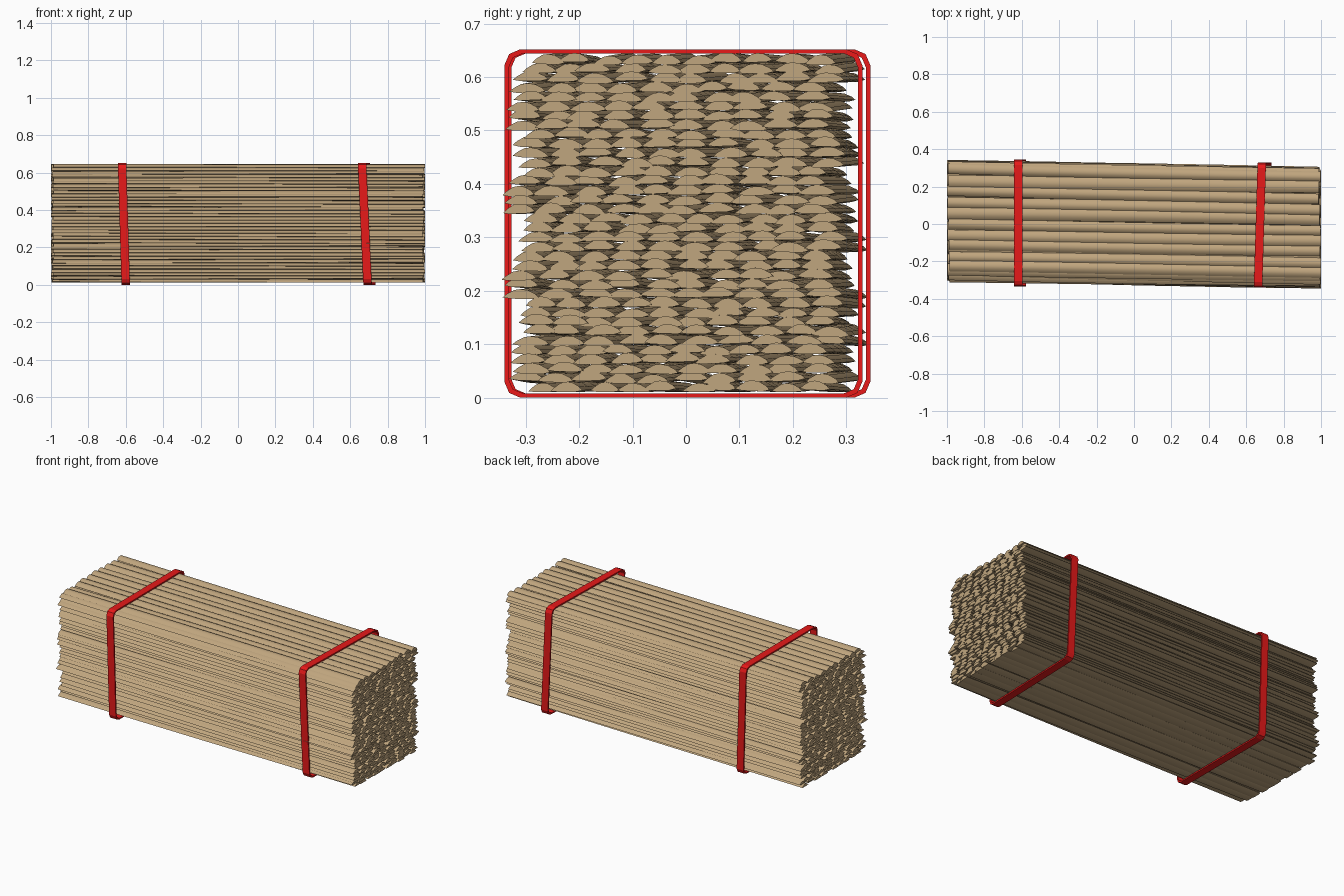
import bpy, bmesh, math, random
from mathutils import Vector

if "Cube" in bpy.data.objects:
    bpy.data.objects.remove(bpy.data.objects["Cube"])
random.seed(7)

def material(name, color):
    m = bpy.data.materials.new(name)
    m.diffuse_color = color
    m.use_nodes = True
    m.node_tree.nodes["Principled BSDF"].inputs["Base Color"].default_value = m.diffuse_color
    return m

WOOD = material("dry_wood", (0.53, 0.38, 0.21, 1))
RED = material("red_band", (0.80, 0.01, 0.01, 1))

def make_object(name, bm, mat, smooth=True):
    bmesh.ops.recalc_face_normals(bm, faces=bm.faces)
    me = bpy.data.meshes.new(name)
    bm.to_mesh(me)
    bm.free()
    ob = bpy.data.objects.new(name, me)
    bpy.context.collection.objects.link(ob)
    me.materials.append(mat)
    if smooth:
        bpy.ops.object.select_all(action='DESELECT')
        ob.select_set(True)
        bpy.context.view_layer.objects.active = ob
        bpy.ops.object.shade_smooth_by_angle(angle=math.radians(35))
    return ob

def loft(bm, rings, closed):
    """Bridge successive point rings; cap the ends or join them into a loop."""
    vs = [[bm.verts.new(p) for p in r] for r in rings]
    n = len(vs[0])
    pairs = list(zip(vs, vs[1:])) + ([(vs[-1], vs[0])] if closed else [])
    for a, b in pairs:
        for i in range(n):
            bm.faces.new((a[i], a[(i + 1) % n], b[(i + 1) % n], b[i]))
    if not closed:
        bm.faces.new(vs[0])
        bm.faces.new(vs[-1])

# Slat section: flat underside, crowned top, thin pointed edges
SECTION = [(-0.5, 0), (-0.38, 0.35), (-0.18, 0.75), (0.0, 0.85), (0.2, 0.75),
           (0.4, 0.4), (0.5, 0.05), (0.3, -0.12), (-0.3, -0.12)]
STATIONS = (-1, -0.5, 0, 0.5, 1)
LAYERS, BOTTOM, TOP = 36, 0.014, 0.645
STEP = (TOP - BOTTOM) / LAYERS

def saw(z, start, period=0.16):
    return ((z - start) % period) / period

def add_slat(bm, y, z, width, height):
    yaw, pitch = random.uniform(-0.006, 0.006), random.uniform(-0.003, 0.003)
    roll = random.uniform(-0.05, 0.05)
    bow = random.uniform(-0.004, 0.004)
    end = [random.uniform(0.985, 1.0) for _ in range(2)]
    rings = []
    for s in STATIONS:
        x = s * end[s > 0]
        cy = y - 0.02 * s + yaw * s + bow * (1 - s * s)
        cz = z + pitch * s
        w = width * (1 - 0.06 * s * s)
        rings.append([(x, cy + u * w,
                       min(TOP, max(BOTTOM - 0.003, cz + v * height + u * w * roll)))
                      for u, v in SECTION])
    loft(bm, rings, False)

# Stacked layers of slats, with each bundle's sides stepping inwards
bm = bmesh.new()
for k in range(LAYERS):
    z = BOTTOM + k * STEP
    left = -0.318 + 0.035 * saw(z, 0.02) + random.uniform(-0.008, 0.008)
    right = 0.318 - 0.035 * saw(z, 0.10) + random.uniform(-0.008, 0.008)
    if k in (0, LAYERS - 1):
        left, right = left + 0.01, right - 0.01
    n = 10
    pitch = (right - left) / n
    for i in range(n):
        add_slat(bm, left + (i + 0.5) * pitch + random.uniform(-0.008, 0.008), z,
                 pitch * random.uniform(1.02, 1.25), STEP * random.uniform(1.0, 1.2))
make_object("wood_slats", bm, WOOD)

# Flat bands wrapped round the bundle, leaning slightly, with clipped corners
def add_strap(name, x0, lean_z, lean_y, y0, y1, width=0.045, thick=0.008):
    z0, z1, c = 0.0, 0.652, 0.03
    def outline(d):
        a, b, lo, hi = y0 + d, y1 - d, z0 + d, z1 - d
        e = c - d * 0.4
        return [(a + e, lo), (b - e, lo), (b - e * 0.3, lo + e * 0.3), (b, lo + e),
                (b, hi - e), (b - e * 0.3, hi - e * 0.3), (b - e, hi), (a + e, hi),
                (a + e * 0.3, hi - e * 0.3), (a, hi - e), (a, lo + e),
                (a + e * 0.3, lo + e * 0.3)]
    bm = bmesh.new()
    rings = []
    for (yo, zo), (yi, zi) in zip(outline(0), outline(thick)):
        x = x0 + lean_z * (zo - 0.325) + lean_y * yo
        rings.append([(x - width / 2, yo, zo), (x + width / 2, yo, zo),
                      (x + width / 2, yi, zi), (x - width / 2, yi, zi)])
    loft(bm, rings, True)
    make_object(name, bm, RED, smooth=False)

add_strap("left_strap", -0.61, -0.03, 0.0, -0.335, 0.345)
add_strap("right_strap", 0.688, -0.045, 0.03, -0.34, 0.33)
